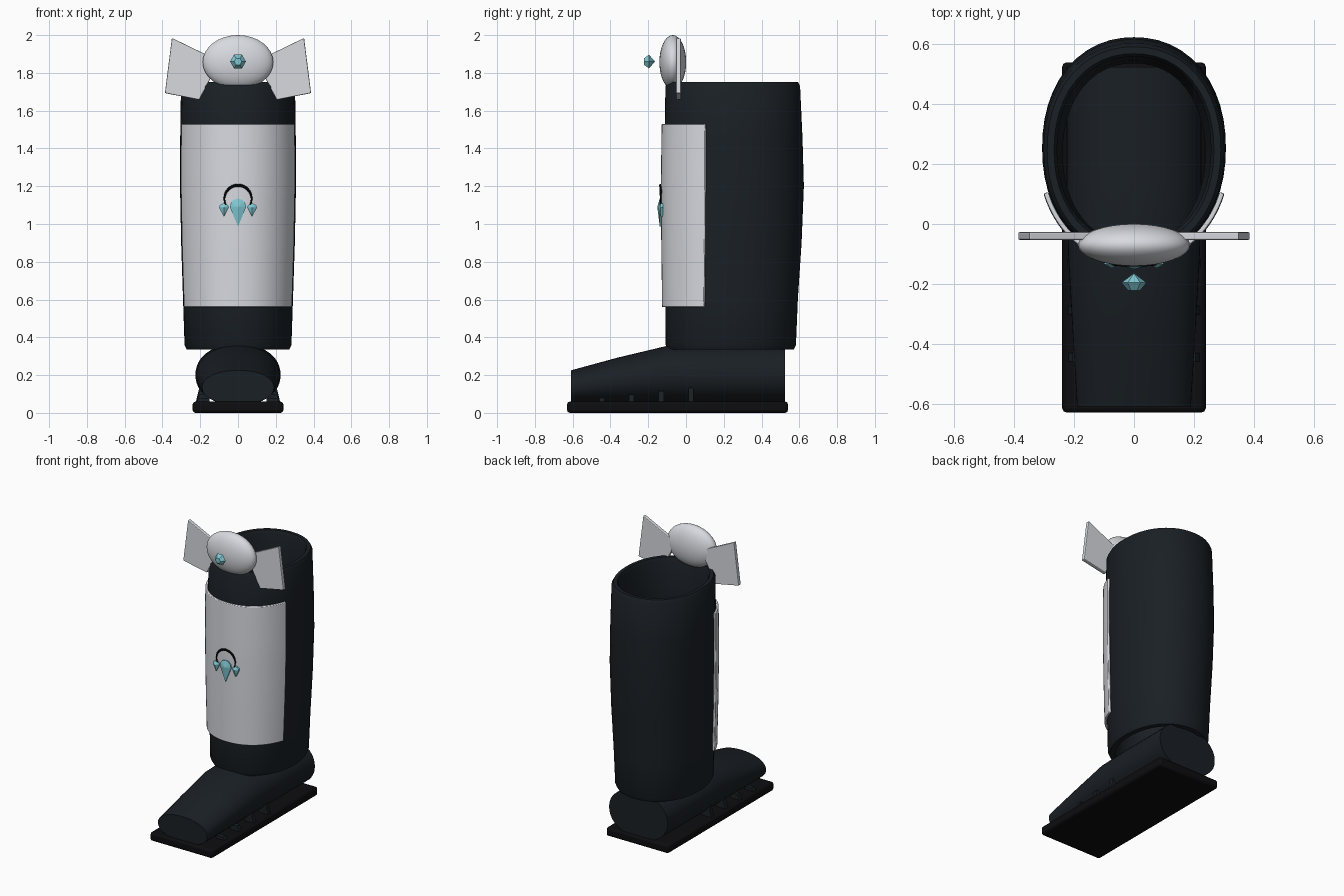
import bpy, bmesh
from math import sin, cos, pi, radians, acos
from mathutils import Vector

if "Cube" in bpy.data.objects:
    bpy.data.objects.remove(bpy.data.objects["Cube"])


def material(name, rgb):
    m = bpy.data.materials.new(name)
    m.diffuse_color = (*rgb, 1)
    m.use_nodes = True
    m.node_tree.nodes["Principled BSDF"].inputs["Base Color"].default_value = m.diffuse_color
    return m


DARK = material("dark_leather", (0.010, 0.014, 0.018))
BLACK = material("black_rubber", (0.004, 0.004, 0.005))
WHITE = material("white_plate", (0.68, 0.70, 0.74))
CYAN = material("cyan_crystal", (0.22, 0.58, 0.65))


def finish(obj, mat, smooth=True, bevel=0):
    obj.data.materials.append(mat)
    if bevel:
        b = obj.modifiers.new("bevel", 'BEVEL')
        b.width, b.segments = bevel, 2
    bpy.ops.object.select_all(action='DESELECT')
    bpy.context.view_layer.objects.active = obj
    obj.select_set(True)
    if smooth:
        bpy.ops.object.shade_smooth_by_angle(angle=radians(35))
    return obj


def loft(name, rings, mat, caps=True, closed=True, smooth=True, bevel=0):
    """Skin a list of equal-length rings of points."""
    bm = bmesh.new()
    vs = [[bm.verts.new(p) for p in r] for r in rings]
    n = len(vs[0])
    for a, b in zip(vs, vs[1:]):
        for i in range(n if closed else n - 1):
            j = (i + 1) % n
            bm.faces.new((a[i], a[j], b[j], b[i]))
    if caps:
        bm.faces.new(vs[0][::-1])
        bm.faces.new(vs[-1])
    bmesh.ops.recalc_face_normals(bm, faces=bm.faces)
    me = bpy.data.meshes.new(name)
    bm.to_mesh(me)
    bm.free()
    obj = bpy.data.objects.new(name, me)
    bpy.context.collection.objects.link(obj)
    return finish(obj, mat, smooth, bevel)


def oval(t, rx, ry, e=2.15):
    c, s = cos(t), sin(t)
    f = (abs(c) ** e + abs(s) ** e) ** (-1 / e)
    return rx * c * f, ry * s * f


# Shaft profile: height, half width, front y, back y
PROFILE = [(0.36, 0.283, -0.108, 0.582), (0.60, 0.291, -0.110, 0.592),
           (0.90, 0.301, -0.114, 0.612), (1.20, 0.307, -0.116, 0.624),
           (1.45, 0.306, -0.113, 0.617), (1.73, 0.302, -0.109, 0.604)]


def section(z, grow=0):
    k = max(i for i in range(len(PROFILE) - 1) if i == 0 or PROFILE[i][0] <= z)
    a, b = PROFILE[k], PROFILE[k + 1]
    f = min(1, max(0, (z - a[0]) / (b[0] - a[0])))
    rx, y0, y1 = (a[i] + (b[i] - a[i]) * f for i in (1, 2, 3))
    return rx + grow, (y1 - y0) / 2 + grow, (y0 + y1) / 2


def shaft_ring(z, grow, angles):
    rx, ry, cy = section(z, grow)
    return [(p[0], cy + p[1], z) for p in (oval(t, rx, ry) for t in angles)]


FULL = [2 * pi * i / 48 for i in range(48)]

# Hollow boot shaft with chamfered hems
zs = [p[0] for p in PROFILE]
rows = [(0.335, -0.012)] + [(z, 0) for z in zs] + [(1.752, -0.012), (1.752, -0.035)]
rows += [(1.73, -0.045)] + [(z, -0.045) for z in zs[-2::-1]] + [(0.335, -0.045), (0.335, -0.012)]
loft("boot_shaft", [shaft_ring(z, g, FULL) for z, g in rows], DARK, caps=False)

# Foot: oval sections running from toe to heel
foot = [(-0.61, 0.19, 0.045, 0.225), (-0.36, 0.205, 0.04, 0.293), (-0.10, 0.22, 0.04, 0.355),
        (0.15, 0.225, 0.04, 0.36), (0.525, 0.225, 0.04, 0.365)]
rings = []
for y, rx, z0, z1 in foot:
    pts = [oval(t, rx, (z1 - z0) / 2) for t in FULL]
    rings.append([(x, y, (z0 + z1) / 2 + z) for x, z in pts])
loft("foot", rings, DARK)

# Sole
sole = [[(x, y, z) for x, y in ((-0.24, -0.63), (0.24, -0.63), (0.24, 0.54), (-0.24, 0.54))]
        for z in (0, 0.06)]
loft("sole", sole, BLACK, bevel=0.015)

# Small slanted ribs joining foot and sole
for i in range(4):
    y, top = -0.445 + 0.157 * i, 0.08 + 0.018 * i
    for s in (-1, 1):
        rib = [[(s * x, yy, z) for x, z in ((0.15, 0.05), (0.225, 0.05), (0.205, top), (0.15, top))]
               for yy in (y - 0.014, y + 0.014)]
        loft("sole_rib", rib, DARK, smooth=False)

# Curved shin plate wrapped round the front
half = radians(67)
arc = [-pi / 2 - half + 2 * half * i / 32 for i in range(33)]
plate_rings = []
for i in range(13):
    z = 0.56 + 0.97 * i / 12
    plate_rings.append(shaft_ring(z, 0.002, arc) + shaft_ring(z, 0.017, arc)[::-1])
loft("shin_plate", plate_rings, WHITE, bevel=0.004)

# Knee cap
bpy.ops.mesh.primitive_uv_sphere_add(segments=32, ring_count=16, location=(0, -0.07, 1.857))
knee = bpy.context.object
knee.name = "knee_cap"
knee.scale = (0.187, 0.071, 0.143)
finish(knee, WHITE)

# Knee wings
wing = [(0.13, 1.88), (0.185, 1.905), (0.35, 1.985), (0.387, 1.693), (0.205, 1.657), (0.13, 1.80)]
for s in (-1, 1):
    loft("knee_wing", [[(s * x, y, z) for x, z in wing] for y in (-0.053, -0.027)],
         WHITE, smooth=False, bevel=0.005)


# Faceted knee gem, point towards the knee
def hexagon(r, y):
    return [(r * cos(i * pi / 3), y, 1.86 + r * sin(i * pi / 3)) for i in range(6)]


loft("knee_gem", [hexagon(0.02, -0.222), hexagon(0.042, -0.196), hexagon(0.001, -0.165)],
     CYAN, smooth=False)

# Dark open ring on the shin plate
ring = []
for i in range(29):
    t = radians(-35 + 250 * i / 28)
    w = 0.004 + 0.004 * max(0, sin(t))
    ring.append([((0.072 + w * cos(a)) * cos(t), -0.134 + w * sin(a), 1.133 + (0.072 + w * cos(a)) * sin(t))
                 for a in (k * pi / 4 for k in range(8))])
loft("shin_ring", ring, BLACK)


# Crystal drops: fan-topped outline with a raised ridge
def drop(name, x, z, w, up, down, y):
    n = 6
    out = [(w * cos(pi * i / n), up * sin(pi * i / n)) for i in range(n + 1)] + [(0, -down)]
    rings = [[(x + k * a, yy, z + k * b) for a, b in out]
             for k, yy in ((1, y + 0.012), (1, y), (0.08, y - 0.012))]
    loft(name, rings, CYAN, smooth=False)


drop("shin_crystal_centre", 0, 1.09, 0.043, 0.045, 0.104, -0.139)
for s in (-1, 1):
    drop("shin_crystal_side", s * 0.075, 1.087, 0.025, 0.022, 0.049, -0.135)
